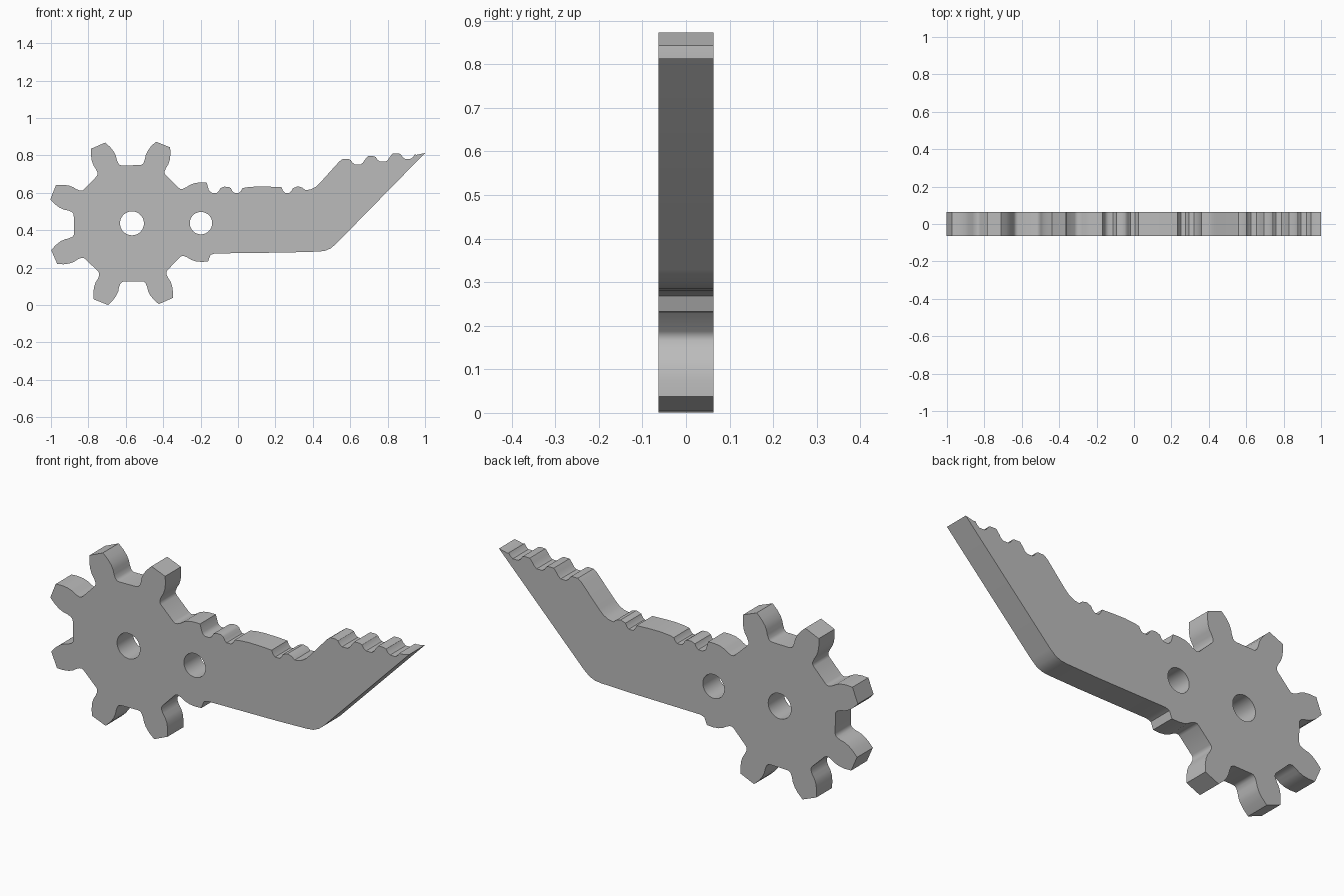
import bpy
import bmesh
from math import radians, cos, sin, pi
from mathutils import Vector, Matrix

cube = bpy.data.objects.get("Cube")
if cube:
    bpy.data.objects.remove(cube, do_unlink=True)

HUB = Vector((-0.567, 0.437))
HALF_DEPTH = 0.063

# One tooth flank from root to tip: (distance from hub, half width)
FLANK = [(0.305, 0.075), (0.311, 0.066), (0.322, 0.061), (0.343, 0.061), (0.365, 0.065),
         (0.39, 0.064), (0.42, 0.056), (0.453, 0.041)]


def flank(index, side):
    """Points of one flank, root to tip, on the tooth with this index."""
    turn = Matrix.Rotation(radians(23.5 + 45 * index), 2)
    return [HUB + turn @ Vector((r, side * w)) for r, w in FLANK]


def tooth(index):
    return flank(index, -1) + flank(index, 1)[::-1]


def scoop(x, z, left, right, width=0.062):
    """Rounded notch, listed from right to left, with its rims above the floor."""
    w = width / 2
    return [Vector(p) for p in (
        (x + w, z + right), (x + w * 0.75, z + right * 0.4), (x + w * 0.4, z),
        (x - w * 0.4, z), (x - w * 0.75, z + left * 0.4), (x - w, z + left))]


def points(*pairs):
    return [Vector(p) for p in pairs]


def circle(centre, radius, count=40):
    return [centre + radius * Vector((cos(2 * pi * i / count), sin(2 * pi * i / count)))
            for i in range(count)]


def arm():
    """Arm outline from the lower merged tooth round to the upper one."""
    line = points((-0.147, 0.268), (-0.125, 0.276), (0.26, 0.281), (0.43, 0.286),
                  (0.465, 0.29), (0.495, 0.303), (0.525, 0.328), (1, 0.813))
    # Ridged upper grip
    line += points((0.955, 0.803))
    for i in (2, 1, 0):
        x, z = 0.64 + 0.134 * i, 0.752 + 0.015 * i
        line += scoop(x, z, 0.024, 0.024, 0.075)
        line += points((x - 0.05, z + 0.029), (x - 0.08, z + 0.029))
    # Sloped throat
    line += points((0.54, 0.766), (0.44, 0.655), (0.415, 0.632), (0.39, 0.619))
    # Ridges and notches along the shank
    line += points((0.36, 0.614), (0.345, 0.628), (0.32, 0.635))
    line += scoop(0.263, 0.6, 0.03, 0.025)
    line += points((0.17, 0.633), (0.1, 0.634), (0.05, 0.63))
    line += scoop(-0.007, 0.6, 0.025, 0.025)
    line += points((-0.05, 0.632), (-0.075, 0.633))
    line += scoop(-0.125, 0.6, 0.015, 0.025)
    return line


def plate(name, loops, material):
    """Fill the loops in the xz plane (inner ones are holes) and thicken along y."""
    bm = bmesh.new()
    for loop in loops:
        verts = [bm.verts.new((p.x, -HALF_DEPTH, p.y)) for p in loop]
        for a, b in zip(verts, verts[1:] + verts[:1]):
            bm.edges.new((a, b))
    bmesh.ops.triangle_fill(bm, use_beauty=True, edges=bm.edges[:], normal=(0, -1, 0))
    result = bmesh.ops.extrude_face_region(bm, geom=bm.faces[:], use_keep_orig=True)
    moved = [g for g in result["geom"] if isinstance(g, bmesh.types.BMVert)]
    bmesh.ops.translate(bm, verts=moved, vec=(0, 2 * HALF_DEPTH, 0))
    bmesh.ops.recalc_face_normals(bm, faces=bm.faces[:])
    mesh = bpy.data.meshes.new(name)
    bm.to_mesh(mesh)
    bm.free()
    mesh.materials.append(material)
    obj = bpy.data.objects.new(name, mesh)
    bpy.context.collection.objects.link(obj)
    bpy.ops.object.select_all(action="DESELECT")
    obj.select_set(True)
    bpy.context.view_layer.objects.active = obj
    bpy.ops.object.shade_smooth_by_angle(angle=radians(35))
    return obj


# Plain grey material
grey = bpy.data.materials.new("plain_grey")
grey.use_nodes = True
grey.diffuse_color = (0.5, 0.5, 0.5, 1)
grey.node_tree.nodes["Principled BSDF"].inputs["Base Color"].default_value = (0.5, 0.5, 0.5, 1)

# Free teeth, then the lower merged tooth, the arm and the upper merged tooth
outline = [p for i in range(1, 7) for p in tooth(i)]
outline += flank(7, -1) + arm() + flank(0, 1)[::-1]

hub_hole = circle(HUB, 0.064)
pivot_hole = circle(Vector((-0.198, 0.438)), 0.06)
plate("gear_arm_plate", [outline, hub_hole, pivot_hole], grey)
